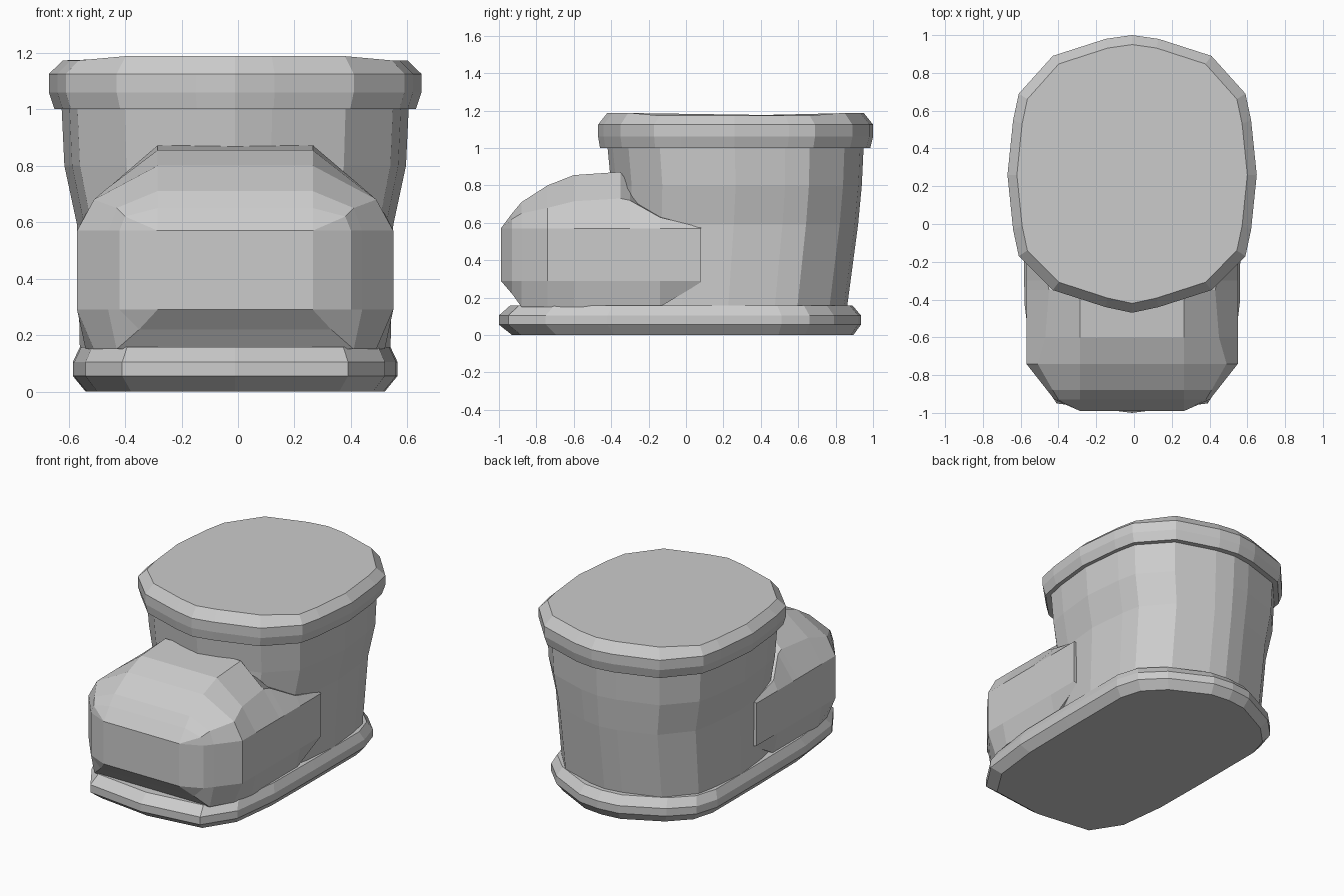
import bpy, bmesh

cube = bpy.data.objects.get("Cube")
if cube:
    bpy.data.objects.remove(cube)

grey = bpy.data.materials.new("plain grey")
grey.use_nodes = True
COLOUR = (0.6, 0.6, 0.6, 1)
grey.diffuse_color = COLOUR
grey.node_tree.nodes["Principled BSDF"].inputs["Base Color"].default_value = COLOUR
CENTRE_X = -0.01


def loft(name, rings, cap=True):
    """Skin a list of equal-length point rings and cap both ends."""
    bm = bmesh.new()
    loops = [[bm.verts.new((x + CENTRE_X, y, z)) for x, y, z in r] for r in rings]
    for a, b in zip(loops, loops[1:]):
        for i in range(len(a)):
            j = (i + 1) % len(a)
            bm.faces.new((a[i], a[j], b[j], b[i]))
    bm.faces.new(loops[0][::-1])
    bm.faces.new(loops[-1])
    bmesh.ops.remove_doubles(bm, verts=bm.verts, dist=0.0005)
    bmesh.ops.recalc_face_normals(bm, faces=bm.faces)
    mesh = bpy.data.meshes.new(name)
    bm.to_mesh(mesh)
    bm.free()
    mesh.materials.append(grey)
    obj = bpy.data.objects.new(name, mesh)
    bpy.context.collection.objects.link(obj)
    return obj


def mirrored(half):
    """Close a half outline, running from front to back, across x = 0."""
    return half + [(-x, y) for x, y in reversed(half) if x > 0]


def level(outline, half_width, front, back, z, drop=0):
    """Fit an outline into a width and a depth; drop lowers its sides."""
    xs, ys = [p[0] for p in outline], [p[1] for p in outline]
    sx, lo, span = half_width / max(xs), min(ys), max(ys) - min(ys)
    return [(x * sx, front + (y - lo) / span * (back - front),
             z - (drop if abs(x) > 0.5 else 0)) for x, y in outline]


# Rounded plan shared by the shaft and the cuff
leg_plan = mirrored([(0, -0.47), (0.14, -0.44), (0.42, -0.35), (0.6, -0.17),
                     (0.63, -0.03), (0.66, 0.26), (0.63, 0.55), (0.6, 0.69),
                     (0.42, 0.89), (0.14, 0.98), (0, 1.0)])

# Cuff with bevelled rim
loft("cuff", [level(leg_plan, w, f, b, z, d) for w, f, b, z, d in (
    (0.64, -0.46, 0.985, 1.0, 0), (0.66, -0.47, 1.0, 1.06, 0),
    (0.66, -0.47, 1.0, 1.125, 0), (0.61, -0.42, 0.95, 1.188, 0.015))])

# Shaft tapering towards the ankle
loft("shaft", [level(leg_plan, w, f, b, z) for w, f, b, z in (
    (0.55, -0.40, 0.86, 0.14), (0.56, -0.40, 0.92, 0.59),
    (0.605, -0.40, 0.94, 0.8), (0.615, -0.42, 0.95, 1.01))])

# Sole with bevelled edges
sole_plan = mirrored([(0, -1.0), (0.4, -0.95), (0.53, -0.75), (0.57, -0.42),
                      (0.575, 0.0), (0.575, 0.51), (0.53, 0.66), (0.4, 0.79),
                      (0.14, 0.92), (0, 0.935)])
loft("sole", [level(sole_plan, w, f, b, z) for w, f, b, z in (
    (0.53, -0.93, 0.895, 0), (0.575, -1.0, 0.935, 0.055),
    (0.575, -1.0, 0.935, 0.105), (0.55, -0.94, 0.89, 0.158))])

# Toe cap: y, base (x, z), side x, shoulder (x, z), top z
toe_rings = []
for y, bx, bz, side, mx, mz, top in (
        (-0.99, 0.275, 0.29, 0.275, 0.275, 0.57, 0.57),
        (-0.93, 0.34, 0.22, 0.41, 0.39, 0.62, 0.65),
        (-0.88, 0.42, 0.15, 0.45, 0.42, 0.65, 0.71),
        (-0.74, 0.5, 0.15, 0.56, 0.5, 0.68, 0.8),
        (-0.60, 0.53, 0.15, 0.56, 0.46, 0.715, 0.855),
        (-0.35, 0.53, 0.15, 0.56, 0.44, 0.73, 0.872),
        (-0.30, 0.53, 0.15, 0.56, 0.45, 0.72, 0.8),
        (-0.14, 0.53, 0.15, 0.56, 0.53, 0.63, 0.65),
        (0.08, 0.53, 0.28, 0.56, 0.54, 0.575, 0.58)):
    half = [(bx, bz), (side, 0.29), (side, 0.57), (mx, mz), (0.275, top)]
    toe_rings.append([(x, y, z) for x, z in half]
                     + [(-x, y, z) for x, z in reversed(half)])
loft("toe_cap", toe_rings)
